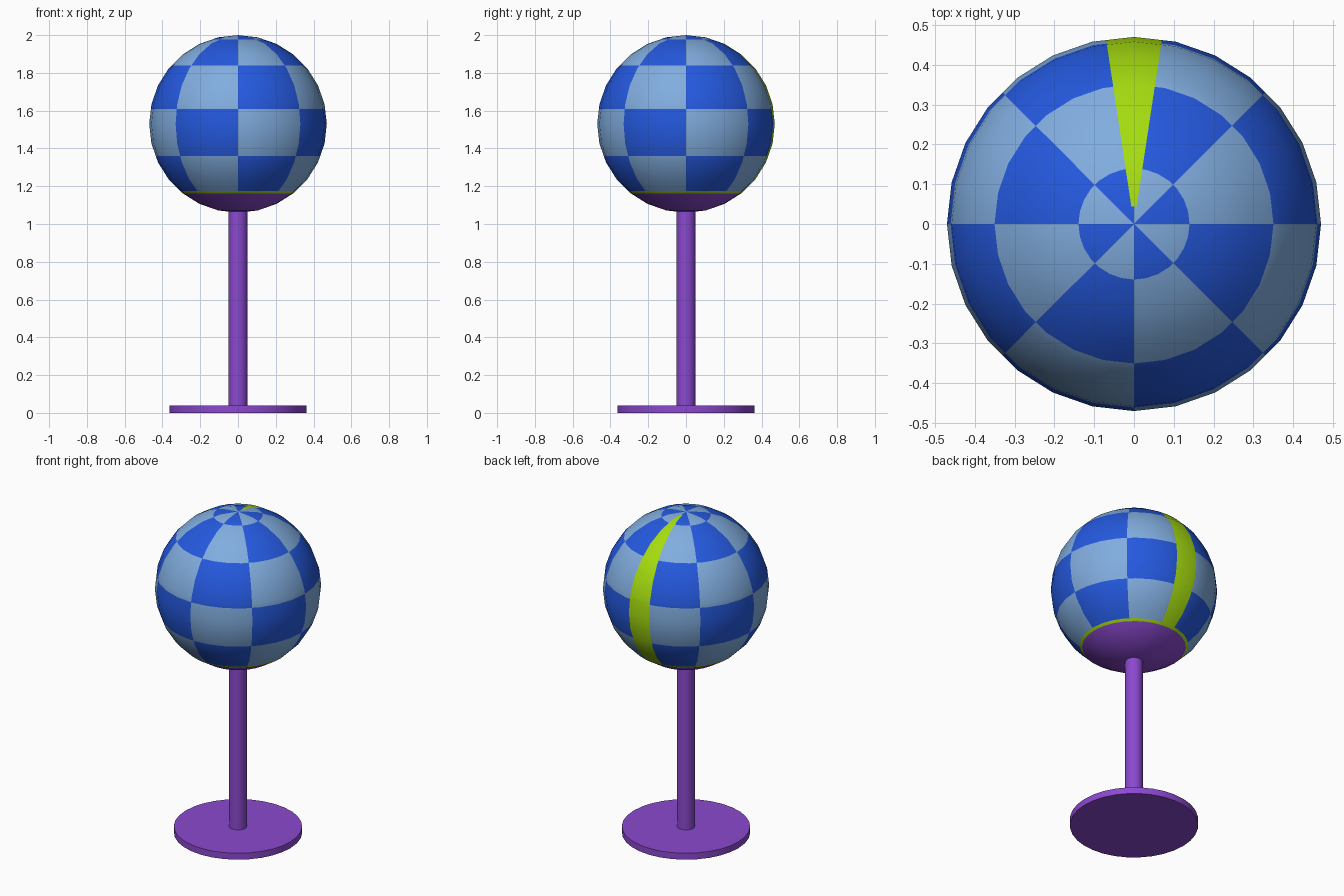
import bpy, bmesh, math
from mathutils import Vector

if "Cube" in bpy.data.objects:
    bpy.data.objects.remove(bpy.data.objects["Cube"])

R, CZ = 0.47, 1.53          # globe radius and centre height


def material(name, rgb):
    m = bpy.data.materials.new(name)
    m.diffuse_color = (*rgb, 1.0)
    m.use_nodes = True
    m.node_tree.nodes["Principled BSDF"].inputs["Base Color"].default_value = m.diffuse_color
    return m


BLUE = material("royal blue", (0.018, 0.10, 0.74))
PALE = material("pale blue", (0.22, 0.42, 0.74))
LIME = material("lime green", (0.38, 0.72, 0.005))
PURPLE = material("purple", (0.26, 0.066, 0.63))


def finish(name, bm, mats, z=0.0):
    mesh = bpy.data.meshes.new(name)
    bm.to_mesh(mesh)
    bm.free()
    for m in mats:
        mesh.materials.append(m)
    ob = bpy.data.objects.new(name, mesh)
    ob.location.z = z
    bpy.context.collection.objects.link(ob)
    bpy.ops.object.select_all(action='DESELECT')
    ob.select_set(True)
    bpy.context.view_layer.objects.active = ob
    bpy.ops.object.shade_smooth_by_angle(angle=math.radians(35))
    return ob


def cylinder(name, radius, z0, z1, sides):
    bm = bmesh.new()
    bmesh.ops.create_cone(bm, cap_ends=True, segments=sides, radius1=radius,
                          radius2=radius, depth=z1 - z0)
    return finish(name, bm, [PURPLE], (z0 + z1) / 2)


# Stand: base disc and stem
cylinder("base_disc", 0.362, 0.0, 0.04, 32)
cylinder("stem", 0.05, 0.035, 1.08, 24)

# Globe: sphere cut along the checker rows, columns and the seam stripe
bm = bmesh.new()
bmesh.ops.create_uvsphere(bm, u_segments=28, v_segments=14, radius=R)
ROWS = [-0.17, 0.08, 0.31, 0.446]
RIM, CAP, TIP = -0.355, -0.3674, 0.465
STRIPE = 8.6


def cut(co, no):
    bmesh.ops.bisect_plane(bm, geom=bm.verts[:] + bm.edges[:] + bm.faces[:],
                           dist=1e-5, plane_co=co, plane_no=no)


for z in ROWS + [RIM, TIP]:
    cut(Vector((0, 0, z)), Vector((0, 0, 1)))
for deg in (0, 45, 90, 135, 90 - STRIPE, 90 + STRIPE):
    a = math.radians(deg)
    cut(Vector(), Vector((-math.sin(a), math.cos(a), 0)))

# Colour by height and direction: cap, lime rim and stripe, checks
for f in bm.faces:
    c = f.calc_center_median()
    deg = math.degrees(math.atan2(c.y, c.x)) % 360
    if c.z < CAP:
        f.material_index = 3
    elif c.z < RIM or (abs(deg - 90) < STRIPE and c.z < TIP):
        f.material_index = 2
    else:
        row = sum(c.z > z for z in ROWS)
        f.material_index = (int(deg // 45) + row) % 2
finish("globe", bm, [BLUE, PALE, LIME, PURPLE], CZ)
